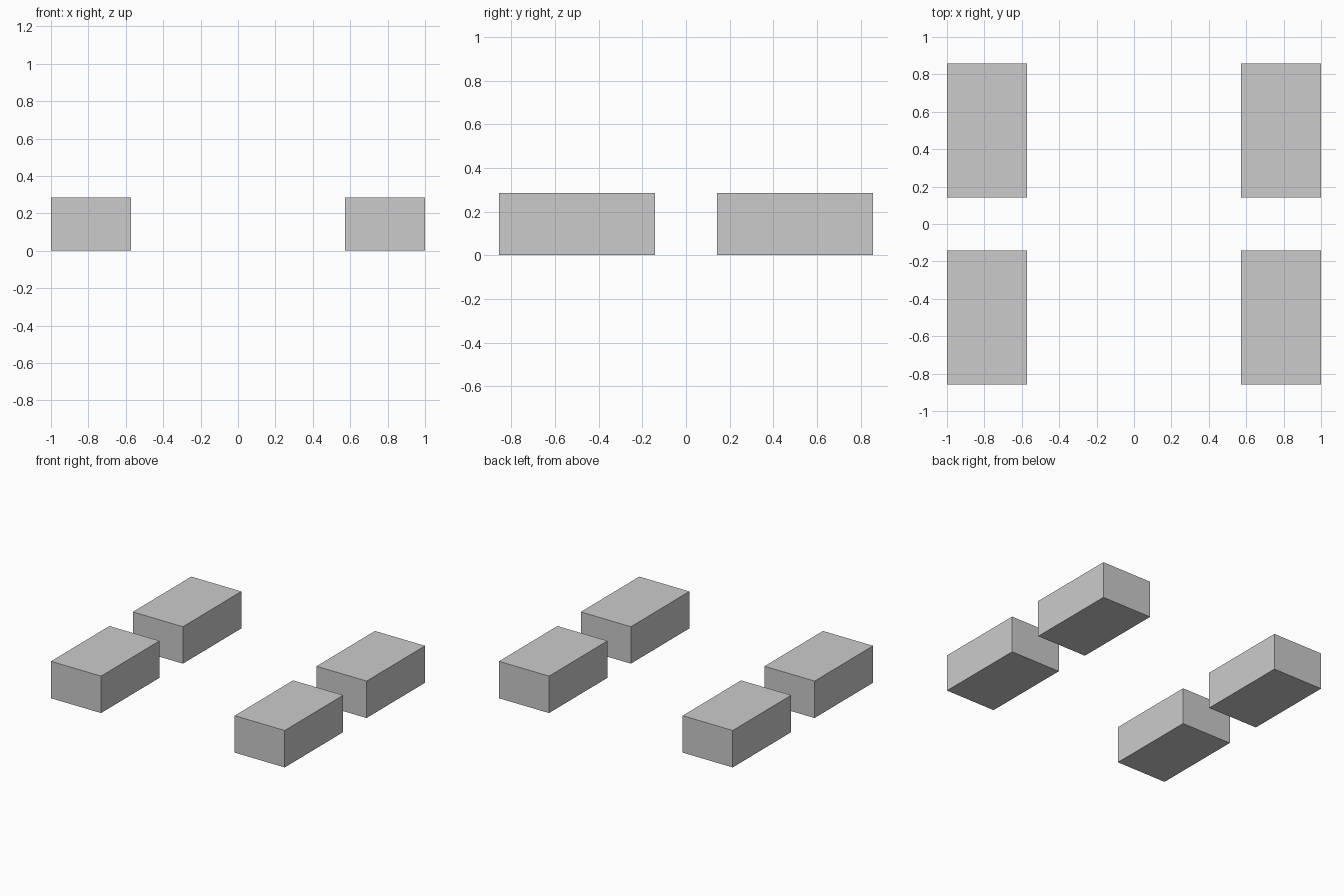
import bpy

if "Cube" in bpy.data.objects:
    bpy.data.objects.remove(bpy.data.objects["Cube"])

U = 1 / 7                                # module: the model is 14 modules wide
SIZE = (3 * U, 5 * U, 2 * U)
OFFSET = (5.5 * U, 3.5 * U)


def add_block(name, x, y):
    bpy.ops.mesh.primitive_cube_add(size=1, location=(x, y, SIZE[2] / 2))
    block = bpy.context.object
    block.name = name
    block.scale = SIZE
    bpy.ops.object.transform_apply(location=False, rotation=False, scale=True)


# Four identical blocks, one in each corner
for side, sx in (("left", -1), ("right", 1)):
    for end, sy in (("front", -1), ("back", 1)):
        add_block(f"{end}_{side}_block", sx * OFFSET[0], sy * OFFSET[1])
